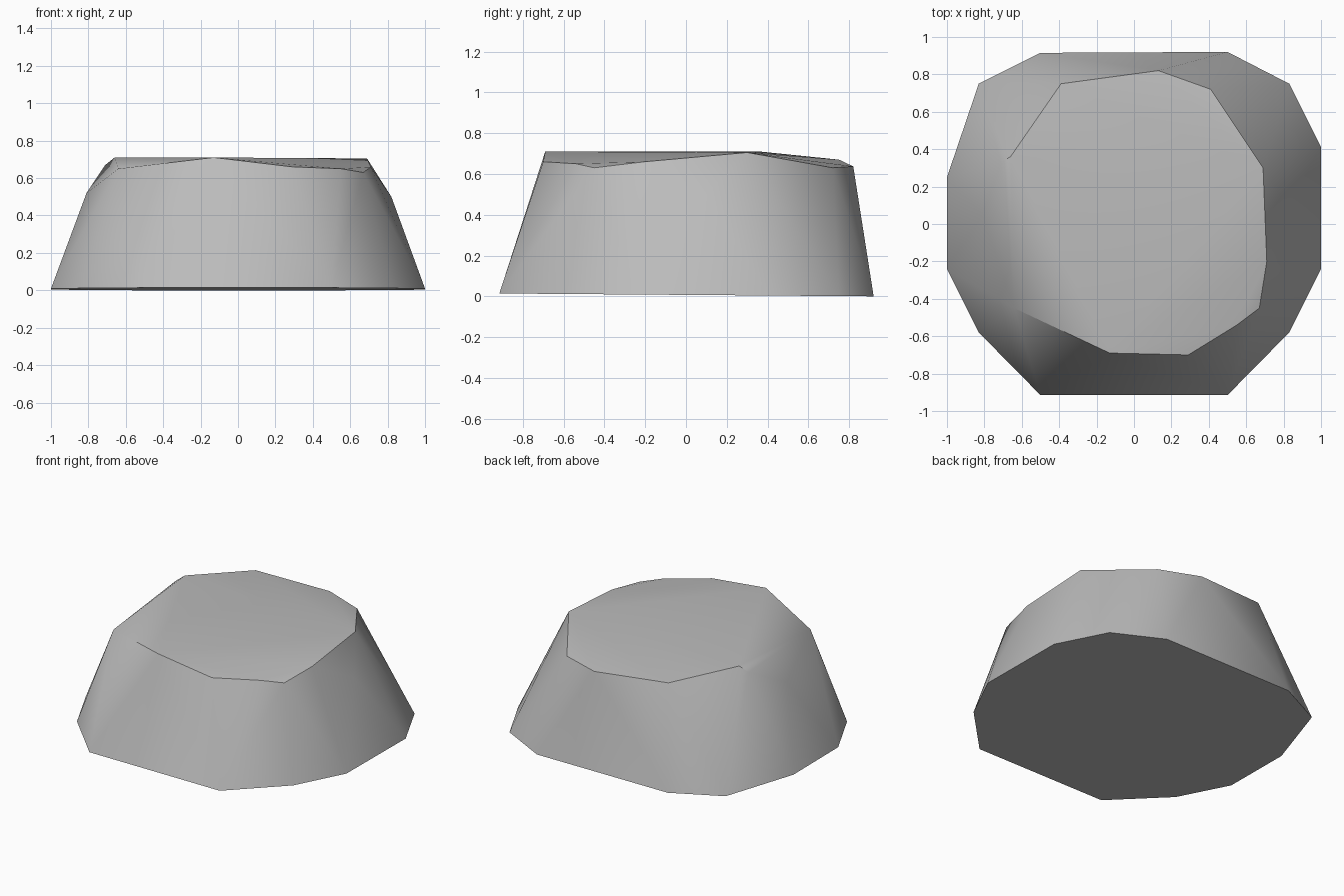
import bpy
import bmesh
import math

cube = bpy.data.objects.get("Cube")
if cube:
    bpy.data.objects.remove(cube, do_unlink=True)

# Stone colour
stone = bpy.data.materials.new("stone_grey")
stone.use_nodes = True
grey = (0.5, 0.5, 0.5, 1)
stone.diffuse_color = grey
bsdf = stone.node_tree.nodes["Principled BSDF"]
bsdf.inputs["Base Color"].default_value = grey
bsdf.inputs["Roughness"].default_value = 0.9

# Footprint on the ground, counter-clockwise from the front
footprint = [(-.5, -.915), (.5, -.915), (.83, -.58), (1, -.24), (1, .41), (.83, .75),
             (.5, .92), (-.5, .915), (-.83, .75), (-1, .25), (-1, -.24), (-.83, -.58)]

# Uneven rim of the worn top
rim = [(-.13, -.69, .71), (.29, -.70, .66), (.55, -.54, .65), (.67, -.45, .63),
       (.71, -.2, .66), (.69, .30, .705), (.41, .72, .63), (.13, .82, .637),
       (-.39, .75, .67), (-.66, .36, .71), (-.71, .33, .67), (-.64, -.45, .65)]

# Bulges on the two flanks
bulges = [(.82, .1, .5), (-.81, .05, .52)]

# Wrap the points in a hull and merge its flat areas
bm = bmesh.new()
for x, y in footprint:
    bm.verts.new((x, y, .007 * (1 - y / .92)))
for point in rim + bulges:
    bm.verts.new(point)
bmesh.ops.convex_hull(bm, input=bm.verts[:])
loose = [v for v in bm.verts if not v.link_faces]
bmesh.ops.delete(bm, geom=loose, context='VERTS')
bmesh.ops.dissolve_limit(bm, angle_limit=math.radians(1),
                         verts=bm.verts[:], edges=bm.edges[:])
bmesh.ops.recalc_face_normals(bm, faces=bm.faces[:])

mesh = bpy.data.meshes.new("boulder")
bm.to_mesh(mesh)
bm.free()
mesh.materials.append(stone)
boulder = bpy.data.objects.new("boulder", mesh)
bpy.context.collection.objects.link(boulder)

# Soft flanks with a crisp rim
bpy.ops.object.select_all(action='DESELECT')
boulder.select_set(True)
bpy.context.view_layer.objects.active = boulder
bpy.ops.object.shade_smooth_by_angle(angle=math.radians(32))
